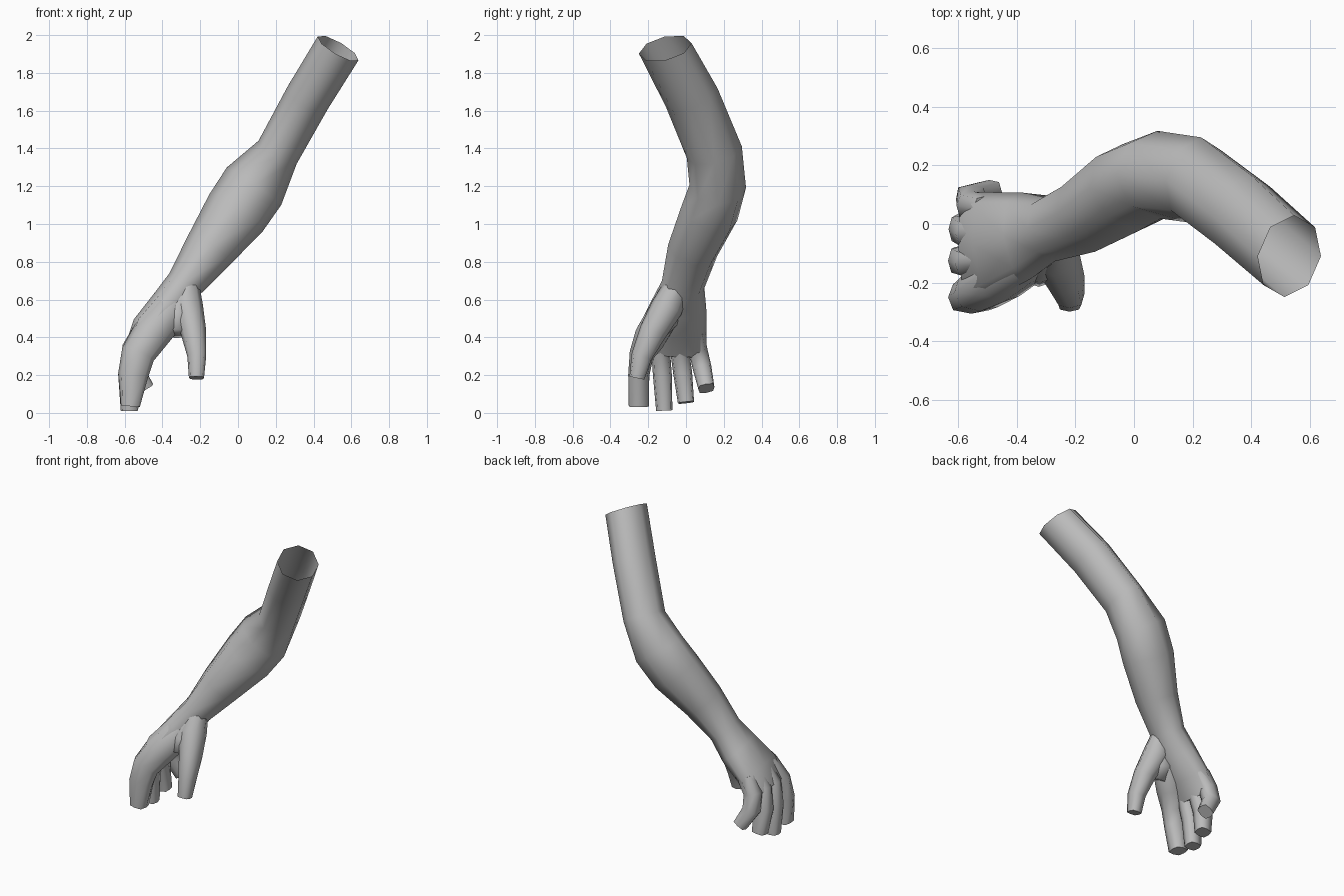
import bpy, bmesh, math
from mathutils import Vector

if "Cube" in bpy.data.objects:
    bpy.data.objects.remove(bpy.data.objects["Cube"])

skin = bpy.data.materials.new("plain grey")
skin.diffuse_color = (0.5, 0.5, 0.5, 1)
skin.use_nodes = True
skin.node_tree.nodes["Principled BSDF"].inputs["Base Color"].default_value = skin.diffuse_color


def section(center, tangent, half_u, half_v, square, sides):
    """Rounded ring: u runs along y, v across it; square < 1 makes it boxier."""
    u = (Vector((0, 1, 0)) - tangent * tangent.y).normalized()
    v = tangent.cross(u)
    points = []
    for i in range(sides):
        a = 2 * math.pi * i / sides
        c, s = math.cos(a), math.sin(a)
        c = math.copysign(abs(c) ** square, c) if abs(c) > 1e-6 else 0
        s = math.copysign(abs(s) ** square, s) if abs(s) > 1e-6 else 0
        points.append(center + u * half_u * c + v * half_v * s)
    return points


def limb(name, rings, sides=8, cap_start=True, start_dir=None):
    """Skin a row of rings given as (x, y, z, half_u, half_v, squareness)."""
    bm = bmesh.new()
    centers = [Vector(r[:3]) for r in rings]
    loops = []
    for i, r in enumerate(rings):
        tangent = centers[min(i + 1, len(rings) - 1)] - centers[max(i - 1, 0)]
        if i == 0 and start_dir:
            tangent = Vector(start_dir)
        pts = section(centers[i], tangent.normalized(), *r[3:], sides)
        loops.append([bm.verts.new(p) for p in pts])
    for a, b in zip(loops, loops[1:]):
        for k in range(sides):
            n = (k + 1) % sides
            bm.faces.new((a[k], a[n], b[n], b[k]))
    bm.faces.new(loops[-1])
    if cap_start:
        bm.faces.new(loops[0])
    bmesh.ops.recalc_face_normals(bm, faces=bm.faces)
    mesh = bpy.data.meshes.new(name)
    bm.to_mesh(mesh)
    bm.free()
    mesh.materials.append(skin)
    obj = bpy.data.objects.new(name, mesh)
    bpy.context.collection.objects.link(obj)
    bpy.ops.object.select_all(action='DESELECT')
    obj.select_set(True)
    bpy.context.view_layer.objects.active = obj
    bpy.ops.object.shade_smooth_by_angle(angle=math.radians(75))
    return obj


# Arm, wrist and palm in one skin, open at the shoulder end
limb("arm_and_palm", [
    (0.53, -0.11, 1.93, 0.143, 0.125, 1),
    (0.37, 0.03, 1.67, 0.148, 0.122, 1),
    (0.21, 0.15, 1.38, 0.15, 0.118, 1),
    (0.085, 0.168, 1.20, 0.15, 0.175, 1),
    (-0.01, 0.125, 1.06, 0.155, 0.172, 1),
    (-0.155, 0.035, 0.86, 0.135, 0.135, 1),
    (-0.285, -0.015, 0.68, 0.115, 0.098, 0.95),
    (-0.37, -0.04, 0.565, 0.15, 0.10, 0.85),
    (-0.483, -0.07, 0.445, 0.18, 0.085, 0.75),
    (-0.55, -0.08, 0.325, 0.19, 0.056, 0.6),
], cap_start=False, start_dir=(-0.5, 0.23, -0.85))

# Index finger grows out of the thick edge of the palm
limb("index_finger", [
    (-0.31, -0.05, 0.64, 0.07, 0.07, 1),
    (-0.375, -0.12, 0.52, 0.09, 0.10, 0.9),
    (-0.465, -0.185, 0.41, 0.088, 0.10, 0.85),
    (-0.53, -0.235, 0.31, 0.065, 0.09, 0.8),
    (-0.555, -0.25, 0.20, 0.056, 0.08, 0.7),
    (-0.57, -0.25, 0.035, 0.053, 0.05, 0.55),
])

# Other fingers: y at knuckle, y at tip, x and z of middle joint, x and z of tip, thickness
fingers = {
    "middle_finger": (-0.135, -0.115, -0.575, 0.20, -0.575, 0.012, 0.064),
    "ring_finger": (-0.035, 0.0, -0.575, 0.21, -0.56, 0.055, 0.062),
    "little_finger": (0.062, 0.108, -0.555, 0.24, -0.49, 0.13, 0.058),
}
for name, (y0, y1, xm, zm, xt, zt, thick) in fingers.items():
    limb(name, [
        (-0.495, y0 * 0.9, 0.435, 0.042, 0.062, 0.8),
        (-0.55, y0, 0.34, 0.05, thick, 0.75),
        (xm, (y0 + y1) / 2, zm, 0.05, thick * 0.93, 0.6),
        (xt, y1, zt, 0.043, 0.046, 0.55),
    ])

# Fleshy web joining thumb and index finger
limb("thumb_web", [
    (-0.30, -0.06, 0.62, 0.08, 0.07, 1),
    (-0.325, -0.125, 0.50, 0.085, 0.085, 1),
    (-0.325, -0.165, 0.42, 0.055, 0.06, 1),
])

# Thumb flowing from the wrist
limb("thumb", [
    (-0.272, -0.04, 0.69, 0.065, 0.065, 1),
    (-0.27, -0.10, 0.56, 0.085, 0.085, 0.9),
    (-0.236, -0.175, 0.43, 0.073, 0.068, 0.85),
    (-0.218, -0.235, 0.30, 0.055, 0.05, 0.7),
    (-0.22, -0.26, 0.185, 0.04, 0.04, 0.6),
])
